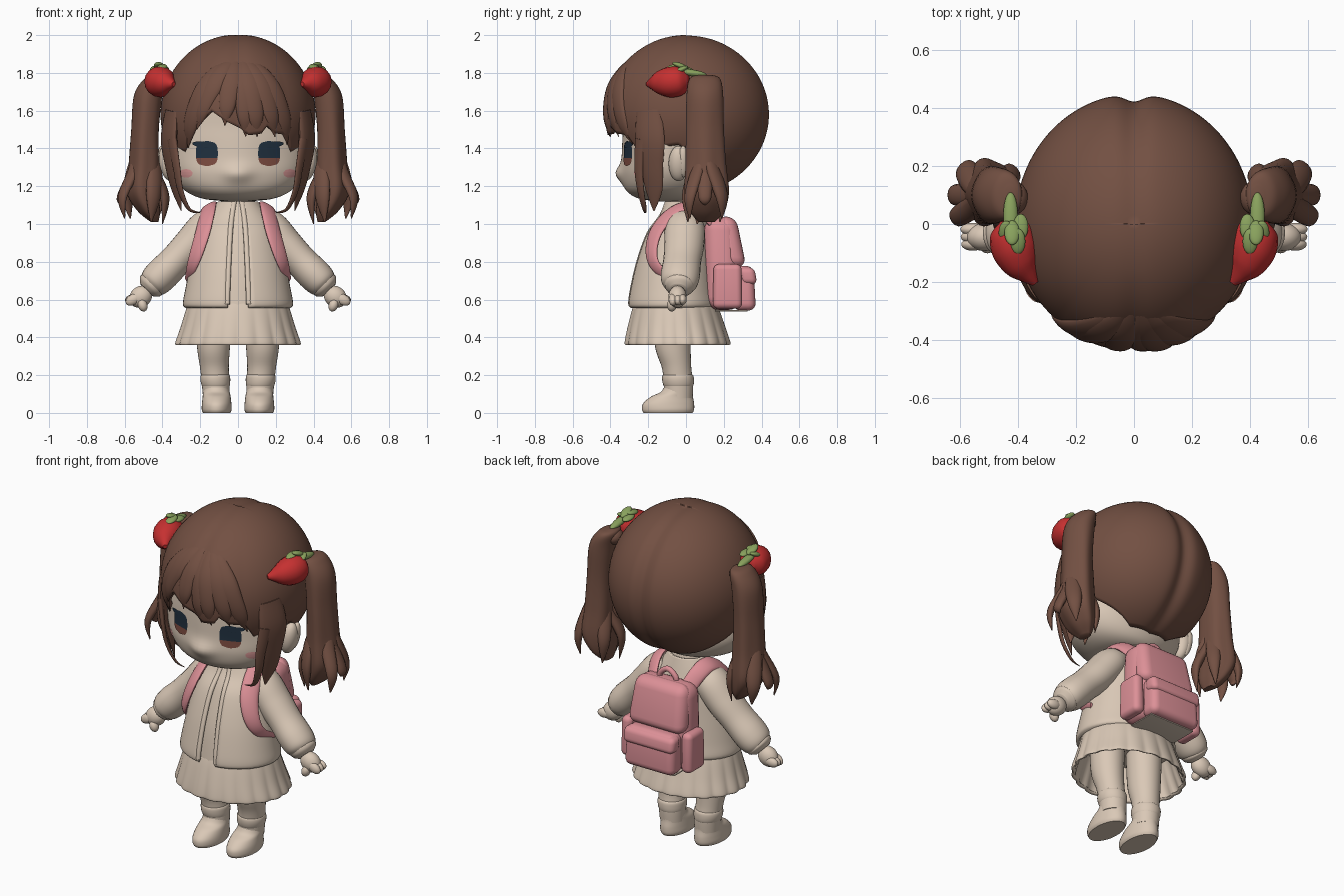
import bpy, bmesh
from math import sin, cos, pi, radians, acos, exp, sqrt
from mathutils import Vector, Matrix
from mathutils.bvhtree import BVHTree

if "Cube" in bpy.data.objects:
    bpy.data.objects.remove(bpy.data.objects["Cube"])


def material(name, r, g, b):
    m = bpy.data.materials.new(name)
    m.use_nodes = True
    m.diffuse_color = (r, g, b, 1)
    m.node_tree.nodes["Principled BSDF"].inputs["Base Color"].default_value = (r, g, b, 1)
    return m


BROWN = material("hair brown", .17, .08, .055)
BEIGE = material("warm beige", .7, .58, .47)
PINK = material("bag pink", .72, .28, .31)
RED = material("berry red", .56, .03, .03)
GREEN = material("leaf green", .25, .36, .11)
NAVY = material("eye navy", .015, .03, .05)
IRIS = material("iris brown", .2, .07, .05)
BLUSH = material("cheek pink", .75, .34, .33)


def finish(name, bm, mats, mirror=False, thick=0):
    """Turn a bmesh into a smooth object with optional thickness and mirror."""
    for f in bm.faces:
        f.smooth = True
    for e in bm.edges:
        if len(e.link_faces) == 2 and e.calc_face_angle() > 0.9:
            e.smooth = False
    me = bpy.data.meshes.new(name)
    bm.to_mesh(me)
    bm.free()
    ob = bpy.data.objects.new(name, me)
    bpy.context.collection.objects.link(ob)
    for m in mats:
        me.materials.append(m)
    if thick:
        mod = ob.modifiers.new("thickness", 'SOLIDIFY')
        mod.thickness, mod.offset = thick, -1
    if mirror:
        mod = ob.modifiers.new("mirror", 'MIRROR')
        mod.use_mirror_merge = False
    return ob


def spline(rows, n=6):
    """Smooth curve through rows of numbers."""
    out = []
    for i in range(len(rows) - 1):
        a, b, c, d = (rows[min(max(k, 0), len(rows) - 1)] for k in (i - 1, i, i + 1, i + 2))
        for s in range(n):
            t = s / n
            out.append([q + t / 2 * (r - p + t * (2*p - 5*q + 4*r - s4 + t * (3*(q - r) + s4 - p)))
                        for p, q, r, s4 in zip(a, b, c, d)])
    return out + [list(rows[-1])]


def skin(name, rings, mat, closed=True, caps=(True, True), **kw):
    """Bridge rings of points."""
    bm = bmesh.new()
    vs = [[bm.verts.new(p) for p in r] for r in rings]
    n = len(vs[0])
    for a, b in zip(vs, vs[1:]):
        for i in range(n if closed else n - 1):
            j = (i + 1) % n
            bm.faces.new((a[i], a[j], b[j], b[i]))
    for use, r in zip(caps, (vs[0], vs[-1])):
        if use:
            bm.faces.new(r)
    bmesh.ops.recalc_face_normals(bm, faces=bm.faces)
    return finish(name, bm, [mat], **kw)


def loft(name, rows, mat, segs=48, gap=0, wave=None, **kw):
    """Stack ellipses; each row is z, centre x, centre y, radius x, radius y."""
    rings = []
    n = segs + 1 if gap else segs
    for z, cx, cy, rx, ry in spline(rows):
        ring = []
        for i in range(n):
            a = gap + (2*pi - 2*gap) * i / segs
            k = 1 + (wave(a, z) if wave else 0)
            ring.append((cx + rx*k*sin(a), cy - ry*k*cos(a), z))
        rings.append(ring)
    return skin(name, rings, mat, closed=not gap, **kw)


def tube(name, pts, mat, centre, flat=1.0, segs=16, **kw):
    """Sweep an oval along x, y, z, radius points; flat scales it away from centre."""
    path = spline(pts)
    pos = [Vector(p[:3]) for p in path]
    rings = []
    for i, p in enumerate(pos):
        t = (pos[min(i + 1, len(pos) - 1)] - pos[max(i - 1, 0)]).normalized()
        n = p - Vector(centre)
        n = (n - t * n.dot(t)).normalized()
        b = t.cross(n)
        r = max(path[i][3], .003)
        rings.append([p + n*(r*flat*cos(2*pi*k/segs)) + b*(r*sin(2*pi*k/segs)) for k in range(segs)])
    return skin(name, rings, mat, **kw)


def ball(name, loc, size, mat, tilt=0, axis='Y'):
    """Mirrored pair of ellipsoids."""
    bm = bmesh.new()
    mtx = Matrix.Translation(loc) @ Matrix.Rotation(radians(tilt), 4, axis) @ Matrix.Diagonal((*size, 1))
    bmesh.ops.create_uvsphere(bm, u_segments=24, v_segments=16, radius=1, matrix=mtx)
    return finish(name, bm, [mat], True)


def box(name, loc, size, mat, round_by=.04, taper=1, lean=0, mirror=False):
    bm = bmesh.new()
    bmesh.ops.create_cube(bm, size=2)
    for v in bm.verts:
        up = v.co.z > 0
        v.co = Vector([v.co[i] * size[i] * (taper if up and i < 2 else 1) + loc[i] for i in range(3)])
        v.co.y += lean if up else 0
    bmesh.ops.bevel(bm, geom=bm.edges[:], offset=round_by, segments=5, profile=.5, affect='EDGES')
    return finish(name, bm, [mat], mirror)


def muzzle(a, z):
    """Bulge of the face middle and the small nose."""
    s = 2 * (1 - cos(a))
    return (.055 * exp(-s / .12 - ((z - 1.34) / .13)**2)
            + .12 * exp(-s / .035 - ((z - 1.265) / .045)**2))


# Head with nose, ears
head = loft("head", [(1.12, 0, -.08, .06, .06), (1.135, 0, -.09, .19, .16), (1.18, 0, -.1, .285, .215),
                     (1.26, 0, -.1, .345, .235), (1.36, 0, -.1, .365, .228), (1.5, 0, -.08, .36, .25),
                     (1.7, 0, -.04, .3, .28), (1.85, 0, 0, .15, .15)], BEIGE, 96, wave=muzzle)
ball("ear", (.37, -.04, 1.32), (.046, .052, .095), BEIGE, 12)
ball("ear_rim", (.39, -.015, 1.33), (.028, .028, .085), BEIGE, 12)

# Painted face details laid on the head surface
bvh = BVHTree.FromPolygons([v.co for v in head.data.vertices], [p.vertices for p in head.data.polygons])


def patch(name, cx, cz, hw, hh, mats, power=2, split=None, lift=.005, slant=0):
    bm = bmesh.new()
    grid = []
    for j in range(17):
        v = -1 + j / 8
        w = hw * max(1 - abs(v)**power, .002) ** (1 / power)
        row = []
        for i in range(13):
            x = cx + w * (i / 6 - 1)
            z = cz + hh * v + slant * (x - cx)
            hit = bvh.ray_cast(Vector((x, -2, z)), Vector((0, 1, 0)))[0]
            row.append(bm.verts.new((x, hit.y - lift, z)))
        grid.append(row)
    for j in range(16):
        for i in range(12):
            f = bm.faces.new((grid[j][i], grid[j][i+1], grid[j+1][i+1], grid[j+1][i]))
            f.material_index = 1 if split is not None and j < split else 0
    return finish(name, bm, mats, True)


patch("eye", .165, 1.373, .058, .066, [NAVY, IRIS], 3, 5)
patch("eyelash", .182, 1.42, .06, .016, [NAVY], 2, lift=.008, slant=.1)
patch("cheek_blush", .275, 1.268, .034, .023, [BLUSH])

# Hair shell with a parted crown and an uneven hairline
HC = 1.58
HAIRLINE = [(-180, 1.175), (-130, 1.19), (-100, 1.31), (-85, 1.42), (-65, 1.4), (-50, 1.38), (-42, 1.47),
            (-20, 1.6), (-8, 1.54), (3, 1.5), (8, 1.47), (18, 1.48), (22, 1.52), (30, 1.48), (42, 1.47),
            (50, 1.38), (65, 1.4), (85, 1.42), (100, 1.31), (130, 1.19), (180, 1.175)]


def hairline(deg):
    for (a, za), (b, zb) in zip(HAIRLINE, HAIRLINE[1:]):
        if a <= deg <= b:
            return za + (zb - za) * (deg - a) / (b - a)


def hair_point(deg, theta, lift=0):
    a = radians(deg)
    depth = .432 if cos(a) > 0 else .448
    p = Vector((.41*sin(a)*sin(theta), -depth*cos(a)*sin(theta), .424*cos(theta)))
    dent = (.025 if p.y < 0 else .06) * exp(-(p.x / .045)**2) * max(sin(theta), .4)
    clump = .014 * abs(sin(a * 4.5)) * max(cos(a), 0) * sin(theta)**4
    return p * (1 - dent + clump + lift) + Vector((0, 0, HC))


rings = []
for j in range(41):
    rings.append([hair_point(d, max(j / 40, .005) * acos((hairline(d) - HC) / .424))
                  for d in [-180 + 2*k for k in range(180)]])
skin("hair_shell", rings, BROWN, caps=(True, False), thick=.035)

# Fringe locks sweeping from the parting
for i, (start, end, low) in enumerate([(-6, -46, 1.4), (-4, -33, 1.5), (-2, -10, 1.52), (4, 6, 1.46),
                                       (5, 15, 1.46), (6, 30, 1.46), (8, 44, 1.42)]):
    pts = []
    for k in range(6):
        t = k / 5
        th = .75 + (acos((low - HC) / .424) - .75) * t
        pts.append((*hair_point(start + (end - start) * t**.7, th, -.03 + .015*t),
                    .065 * sqrt(max(1 - t**2, 0)) * min(1, .3 + 2*t)))
    tube("fringe_lock_%d" % (i + 1), pts, BROWN, (0, 0, HC), .42)

# Side locks, pigtails and their curled ends
tube("side_lock", [(.35, -.2, 1.6, .07), (.365, -.19, 1.45, .085), (.35, -.18, 1.3, .065),
                   (.325, -.17, 1.18, .05), (.3, -.17, 1.07, .004)], BROWN, (0, 0, 1.3), .3, mirror=True)
tube("side_wisp", [(.35, -.24, 1.45, .035), (.325, -.25, 1.3, .028), (.305, -.24, 1.18, .022),
                   (.26, -.22, 1.08, .014), (.2, -.22, 1.06, .003)], BROWN, (0, 0, 1.3), .45, mirror=True)
loft("pigtail", [(1.79, .425, .1, .02, .03), (1.77, .44, .1, .055, .08), (1.68, .475, .1, .075, .097),
                 (1.5, .49, .1, .073, .1), (1.32, .495, .105, .08, .105), (1.17, .5, .11, .085, .115),
                 (1.07, .47, .11, .06, .09), (1.01, .44, .11, .02, .04)], BROWN, 36,
     wave=lambda a, z: .05 * sin(5*a) * min(1, (1.8 - z) * 2), mirror=True)
for i, (x, y, z, w) in enumerate([(.6, .02, 1.03, .038), (.61, .1, 1.1, .04), (.57, .19, 1.03, .045),
                                  (.4, .06, 1.0, .045), (.46, .01, 1.01, .05), (.43, .18, 1.01, .04)]):
    side = 1 if x > .5 else -1
    tube("pigtail_curl_%d" % (i + 1), [(.495 + .03*side, .1, 1.42, .02), (.5 + .055*side, (y + .1) / 2, 1.28, w),
         (x + .012*side, y, 1.14, w * .85), (x, y, z, .004)], BROWN, (.5, .1, 1.2), .6, 12, mirror=True)
ball("hair_tie", (.42, .09, 1.74), (.055, .06, .045), BROWN)

# Strawberry hair clips
tube("strawberry", [(.43, .015, 1.76, .03), (.422, -.02, 1.757, .072), (.41, -.08, 1.752, .082),
                    (.388, -.135, 1.748, .066), (.362, -.175, 1.744, .036), (.34, -.205, 1.74, .012)],
     RED, (.4, -.1, 0), mirror=True)
ball("berry_stem", (.425, .03, 1.8), (.025, .08, .018), GREEN, -8, 'X')
for i, (x, y, z) in enumerate([(.44, -.03, 1.815), (.4, -.06, 1.832), (.39, -.01, 1.82), (.42, -.03, 1.838)]):
    ball("berry_leaf_%d" % (i + 1), (x, y, z), (.026, .045, .014), GREEN, 25 - 15*i, 'X')

# Torso, open jacket and collar
body = [(.55, 0, -.07, .265, .21), (.75, 0, -.06, .235, .19), (.95, 0, -.04, .185, .15),
        (1.06, 0, -.02, .12, .11), (1.12, 0, -.02, .09, .085), (1.2, 0, -.03, .09, .085)]
loft("shirt", body, BEIGE)
jacket = [(.555, 0, -.07, .275, .225), (.575, 0, -.07, .292, .24), (.65, 0, -.07, .28, .23),
          (.8, 0, -.06, .25, .205), (.95, 0, -.04, .212, .17), (1.04, 0, -.02, .165, .125), (1.12, 0, -.015, .105, .095)]
loft("jacket", jacket, BEIGE, gap=.2, caps=(False, False), thick=.022)
for s in (1, -1):
    tube("jacket_edge_" + ("left" if s > 0 else "right"),
         [(s*rx*sin(.2), cy - (ry - .01)*cos(.2), z, .015) for z, cx, cy, rx, ry in jacket[1:]],
         BEIGE, (0, 0, .8), .8, 10)

# Pleated skirt
loft("skirt", [(.62, 0, -.06, .25, .2), (.55, 0, -.055, .275, .23), (.45, 0, -.05, .305, .26),
               (.375, 0, -.045, .33, .279), (.36, 0, -.045, .328, .275)], BEIGE, 192,
     wave=lambda a, z: .13 * (.62 - z) * (abs(sin(10*a)) - .6), caps=(True, False), thick=.02)

# Legs, socks and shoes
loft("leg", [(.08, .115, -.04, .07, .075), (.16, .118, -.04, .074, .078), (.24, .125, -.05, .076, .078),
             (.36, .13, -.07, .088, .095), (.58, .13, -.07, .1, .1)], BEIGE, 32, mirror=True)
loft("sock_cuff", [(.13, .118, -.04, .06, .065), (.145, .118, -.04, .074, .079), (.175, .12, -.042, .079, .084),
                   (.2, .12, -.043, .076, .08), (.21, .12, -.043, .06, .06)], BEIGE, 32, mirror=True)
loft("shoe", [(0, .113, -.095, .072, .13), (.018, .113, -.095, .079, .138), (.05, .113, -.092, .078, .135),
              (.085, .113, -.075, .074, .112), (.11, .115, -.05, .071, .085), (.14, .116, -.042, .066, .072)],
     BEIGE, 32, mirror=True)

# Sleeves, cuffs and hands
tube("sleeve", [(.1, .0, 1.04, .06), (.17, -.005, .985, .09), (.25, -.01, .89, .092), (.33, -.02, .805, .087),
                (.405, -.03, .73, .09), (.45, -.035, .685, .08), (.475, -.04, .66, .05)],
     BEIGE, (.2, 2, .7), 1.15, 24, mirror=True)
tube("sleeve_cuff", [(.44, -.035, .695, .05), (.455, -.035, .68, .074), (.47, -.038, .665, .07), (.485, -.04, .65, .045)],
     BEIGE, (.2, 2, .7), 1.05, 24, mirror=True)
ball("palm", (.515, -.045, .615), (.064, .048, .055), BEIGE, 38)
ball("thumb", (.505, -.075, .57), (.025, .026, .034), BEIGE, 20)
for i in range(3):
    ball("finger_%d" % (i + 1), (.555, -.07 + .026*i, .6), (.043, .022, .028), BEIGE, 30 - 12*i)

# Backpack with flap, pockets, handle and straps
box("bag_body", (0, .2, .79), (.2, .095, .245), PINK, .07, .9, -.02)
box("bag_flap", (0, .262, .905), (.188, .058, .135), PINK, .055, .9, -.05)
box("bag_front_pocket", (0, .31, .66), (.165, .06, .118), PINK, .04, .96, -.01)
box("bag_pocket_flap", (0, .335, .725), (.168, .042, .045), PINK, .03, 1, -.015)
box("bag_side_pocket", (.2, .22, .67), (.035, .078, .118), PINK, .03, .95, mirror=True)
box("bag_base", (0, .24, .54), (.15, .085, .004), BEIGE, .003)
tube("bag_handle", [(-.055, .17, 1.0, .016), (-.05, .17, 1.05, .016), (0, .17, 1.085, .016),
                    (.05, .17, 1.05, .016), (.055, .17, 1.0, .016)], PINK, (0, 1, 1), 1, 12)
tube("bag_strap", [(.12, .15, 1.0, .045), (.145, .08, 1.07, .047), (.155, .0, 1.09, .048), (.165, -.09, 1.045, .05),
                   (.188, -.162, .95, .05), (.222, -.182, .84, .043), (.25, -.145, .76, .032),
                   (.265, -.04, .7, .025)], PINK, (0, .06, .85), .36, mirror=True)
